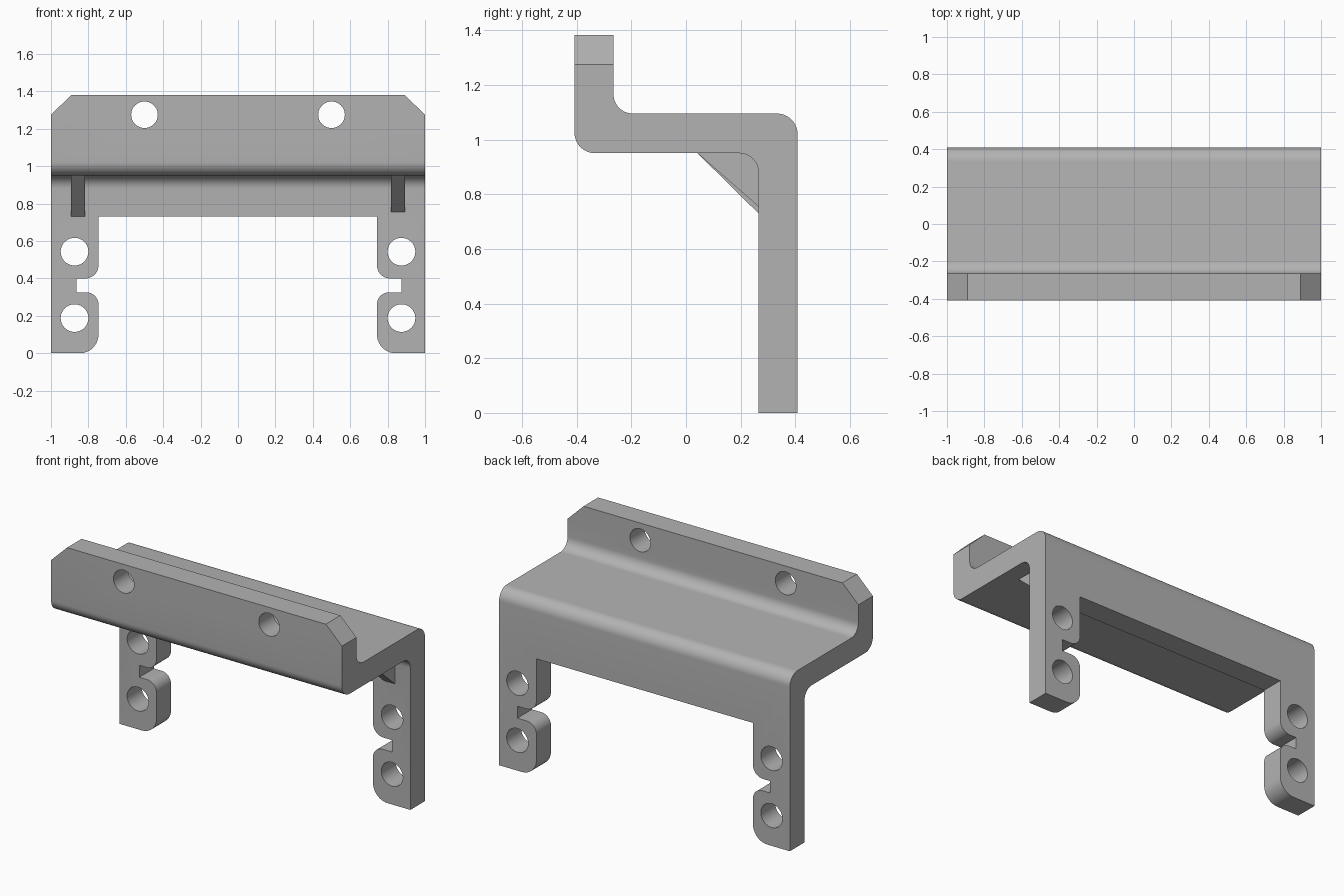
import bpy, bmesh, math
from mathutils import Vector

cube = bpy.data.objects.get("Cube")
if cube:
    bpy.data.objects.remove(cube, do_unlink=True)

grey = bpy.data.materials.new("plain grey")
grey.use_nodes = True
colour = (0.45, 0.45, 0.45, 1)
grey.diffuse_color = colour
grey.node_tree.nodes["Principled BSDF"].inputs["Base Color"].default_value = colour


def rounded(corners, steps=10):
    """Outline from (a, b, radius) corners, with true arc fillets."""
    out = []
    for i, (a, b, r) in enumerate(corners):
        p = Vector((a, b))
        if not r:
            out.append(p)
            continue
        u = (Vector(corners[i - 1][:2]) - p).normalized()
        v = (Vector(corners[(i + 1) % len(corners)][:2]) - p).normalized()
        # All filleted corners are right angles
        centre = p + (u + v) * r
        for s in range(steps + 1):
            t = s / steps * math.pi / 2
            out.append(centre - v * r * math.cos(t) - u * r * math.sin(t))
    return out


def prism(name, outline, axis, lo, hi):
    """Extrude an outline along x (outline in y, z) or y (outline in x, z)."""
    def place(p, d):
        return (d, p.x, p.y) if axis == "x" else (p.x, d, p.y)
    bm = bmesh.new()
    face = bm.faces.new([bm.verts.new(place(p, lo)) for p in outline])
    ext = bmesh.ops.extrude_face_region(bm, geom=[face])
    move = Vector(place(Vector((0, 0)), hi - lo))
    verts = [g for g in ext["geom"] if isinstance(g, bmesh.types.BMVert)]
    bmesh.ops.translate(bm, verts=verts, vec=move)
    bmesh.ops.recalc_face_normals(bm, faces=bm.faces)
    mesh = bpy.data.meshes.new(name)
    bm.to_mesh(mesh)
    bm.free()
    mesh.materials.append(grey)
    obj = bpy.data.objects.new(name, mesh)
    bpy.context.collection.objects.link(obj)
    return obj


def activate(obj):
    bpy.ops.object.select_all(action="DESELECT")
    obj.select_set(True)
    bpy.context.view_layer.objects.active = obj


def boolean(obj, tool, operation):
    tool.hide_render = True
    activate(obj)
    mod = obj.modifiers.new(operation, "BOOLEAN")
    mod.operation, mod.object, mod.solver = operation, tool, "EXACT"
    bpy.ops.object.modifier_apply(modifier=mod.name)
    bpy.data.objects.remove(tool, do_unlink=True)


# Bent plate: front flange, shelf and rear legs in one section
F, FI, BI, B = -0.408, -0.265, 0.265, 0.408
SHELF, TOP = 0.95, 1.095
bracket = prism("bracket", rounded([
    (F, 1.5, 0), (F, SHELF, 0.075), (BI, SHELF, 0.07), (BI, -0.1, 0),
    (B, -0.1, 0), (B, TOP, 0.075), (FI, TOP, 0.07), (FI, 1.5, 0)]),
    "x", -1.1, 1.1)


# Front silhouette: chamfered flange, legs with notched inner edges
def half(inner, slot):
    return [(inner, 0.73, 0), (inner, 0.4, 0.07), (slot, 0.4, 0),
            (slot, 0.326, 0), (inner, 0.326, 0.065), (inner, 0, 0.1),
            (1, 0, 0), (1, 1.275, 0), (0.89, 1.382, 0)]


right_half = half(0.743, 0.874)
left_half = [(-x, z, r) for x, z, r in reversed(half(0.746, 0.864))]
boolean(bracket, prism("silhouette", rounded(right_half + left_half),
                       "y", -1, 1), "INTERSECT")

# Bolt holes
for side in (-1, 1):
    for x, z, r in ((0.5, 1.275, 0.071), (0.874, 0.543, 0.074), (0.874, 0.188, 0.074)):
        ring = [Vector((side * x + r * math.cos(k * math.tau / 48),
                        z + r * math.sin(k * math.tau / 48))) for k in range(48)]
        boolean(bracket, prism("hole", ring, "y", -1, 1), "DIFFERENCE")
activate(bracket)
bpy.ops.object.shade_smooth_by_angle(angle=math.radians(30))

# Triangular gussets under the shelf
for name, x, low in (("right_gusset", -0.893, 0.73), ("left_gusset", 0.818, 0.755)):
    prism(name, [Vector(p) for p in (
        (0.042, SHELF), (BI, low), (BI + 0.03, low), (BI + 0.03, SHELF + 0.03),
        (0.042, SHELF + 0.03))], "x", x, x + 0.075)
